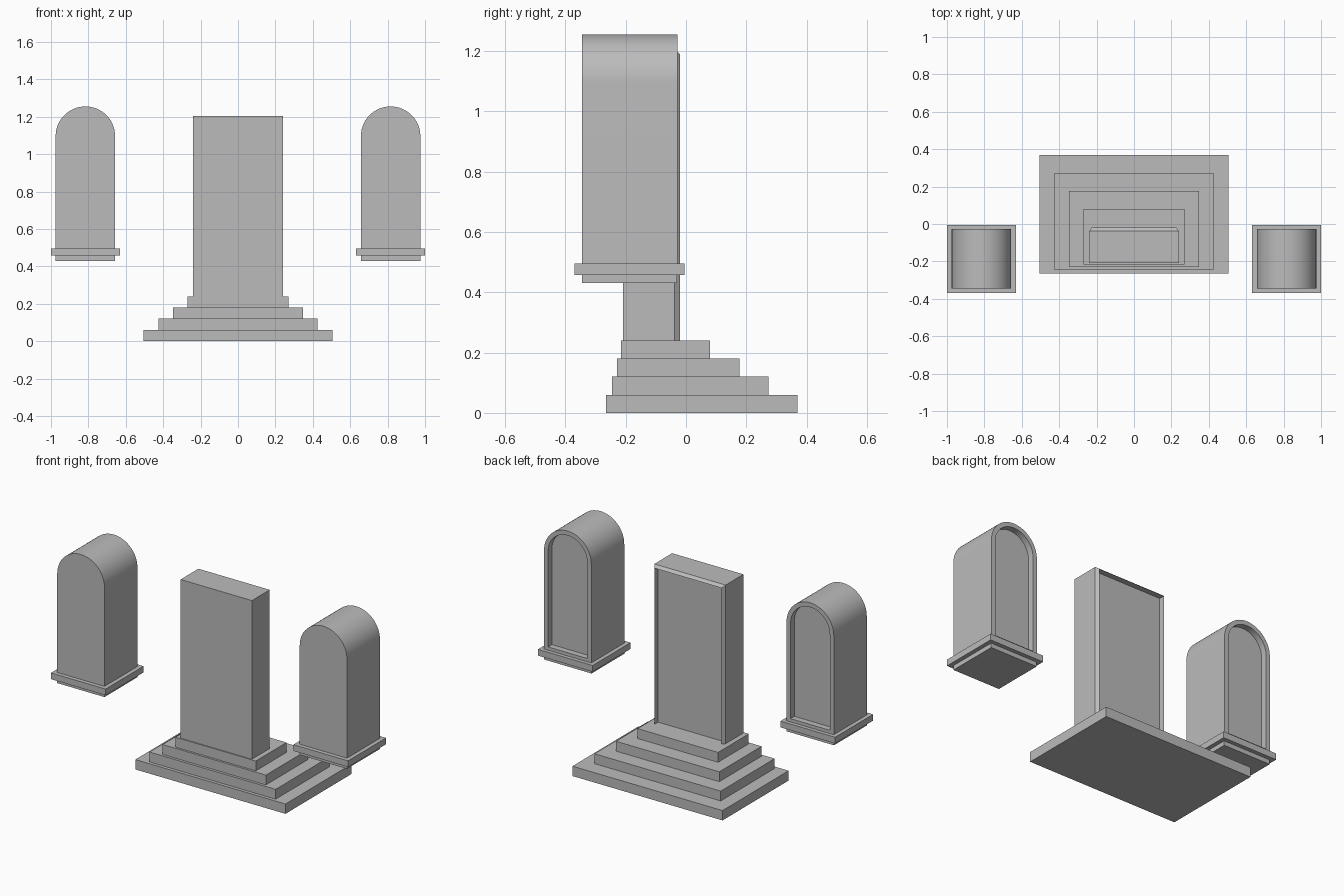
import bpy, bmesh, math

cube = bpy.data.objects.get("Cube")
if cube:
    bpy.data.objects.remove(cube, do_unlink=True)

stone = bpy.data.materials.new("grey_stone")
stone.use_nodes = True
colour = (0.5, 0.5, 0.5, 1)
stone.diffuse_color = colour
stone.node_tree.nodes["Principled BSDF"].inputs["Base Color"].default_value = colour


def loft(name, loops, smooth=False):
    """Join matching (x, z) outlines, each at its own y, and cap both ends."""
    bm = bmesh.new()
    rings = [[bm.verts.new((x, y, z)) for x, z in outline] for outline, y in loops]
    n = len(rings[0])
    for a, b in zip(rings, rings[1:]):
        for i in range(n):
            j = (i + 1) % n
            bm.faces.new((a[i], a[j], b[j], b[i]))
    bm.faces.new(rings[0])
    bm.faces.new(rings[-1])
    bmesh.ops.recalc_face_normals(bm, faces=bm.faces)
    mesh = bpy.data.meshes.new(name)
    bm.to_mesh(mesh)
    bm.free()
    mesh.materials.append(stone)
    obj = bpy.data.objects.new(name, mesh)
    bpy.context.collection.objects.link(obj)
    if smooth:
        bpy.ops.object.select_all(action='DESELECT')
        obj.select_set(True)
        bpy.context.view_layer.objects.active = obj
        bpy.ops.object.shade_smooth_by_angle(angle=math.radians(30))
    return obj


def rect(cx, half, z0, z1):
    return [(cx - half, z0), (cx + half, z0), (cx + half, z1), (cx - half, z1)]


def box(name, cx, half, y0, y1, z0, z1):
    outline = rect(cx, half, z0, z1)
    return loft(name, [(outline, y0), (outline, y1)])


def arch(cx, half, z0, spring, segments=32):
    """Round-headed outline."""
    curve = [(cx + half * math.cos(math.pi * i / segments),
              spring + half * math.sin(math.pi * i / segments))
             for i in range(segments + 1)]
    return [(cx - half, z0), (cx + half, z0)] + curve


# Stepped plinth, deeper towards the back
steps = [(0.505, -0.265, 0.37), (0.425, -0.245, 0.273),
         (0.348, -0.229, 0.177), (0.271, -0.216, 0.079)]
for i, (half, y0, y1) in enumerate(steps):
    box(f"step_{i + 1}", 0, half, y0, y1, i * 0.06, (i + 1) * 0.06)

# Central slab: bevelled rim around a recessed back panel
outer = rect(0, 0.24, 0.235, 1.205)
ridge = rect(0, 0.226, 0.235, 1.19)
loft("central_slab", [(outer, -0.209), (outer, -0.038), (ridge, -0.02), (ridge, -0.055)])

# Pair of round-headed side niches on moulded bases
for side, cx in (("left", 0.816), ("right", -0.816)):
    shell = arch(cx, 0.159, 0.49, 1.096)
    opening = arch(cx, 0.132, 0.515, 1.096)
    loft(f"{side}_niche", [(shell, -0.345), (shell, -0.028),
                           (opening, -0.028), (opening, -0.065)], smooth=True)
    box(f"{side}_base_plate", cx, 0.184, -0.37, -0.005, 0.457, 0.495)
    box(f"{side}_base_foot", cx, 0.159, -0.345, -0.03, 0.43, 0.457)
